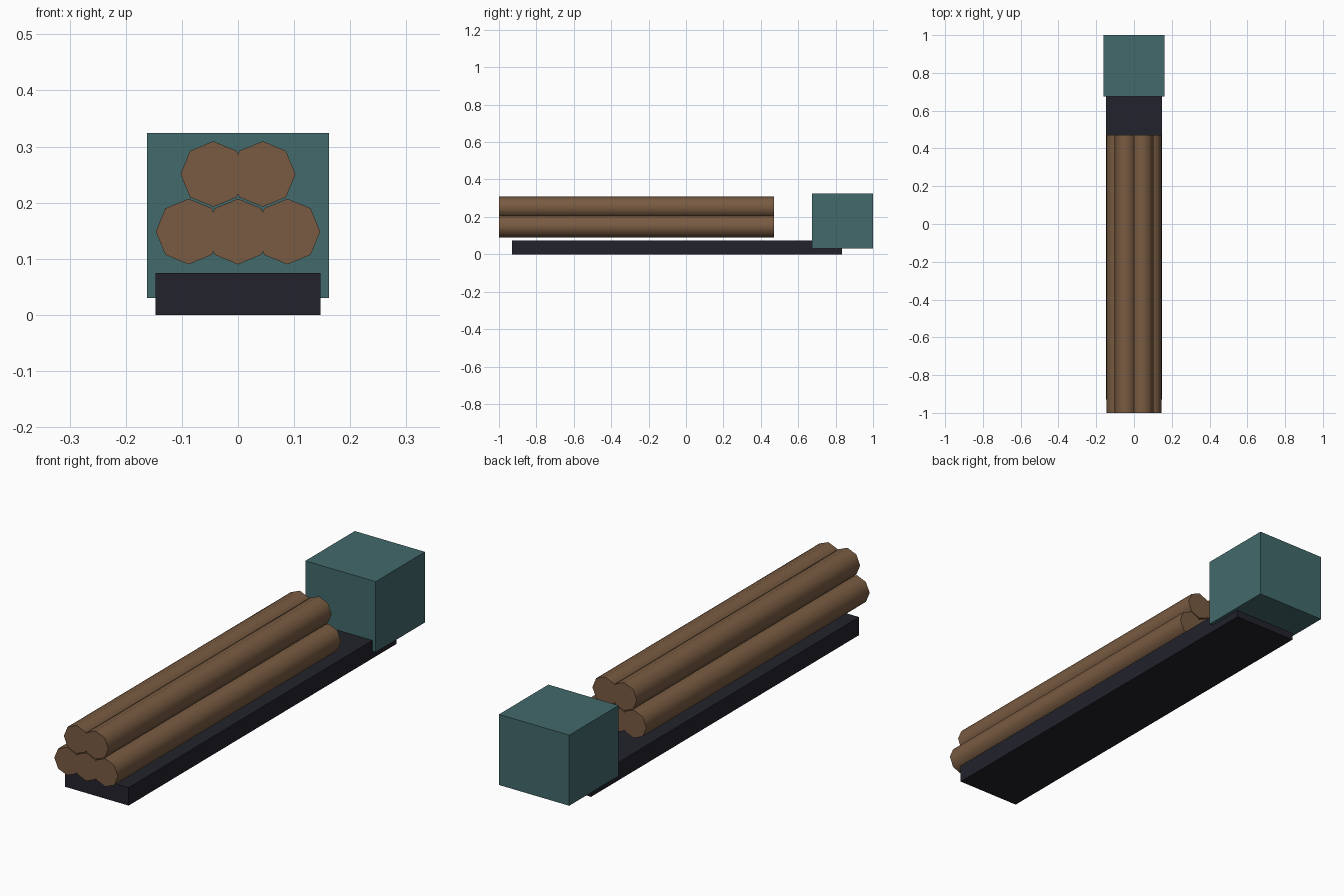
import bpy
from math import radians

default = bpy.data.objects.get("Cube")
if default:
    bpy.data.objects.remove(default, do_unlink=True)


def material(name, rgb):
    mat = bpy.data.materials.new(name)
    mat.use_nodes = True
    color = (*rgb, 1)
    mat.diffuse_color = color
    mat.node_tree.nodes["Principled BSDF"].inputs["Base Color"].default_value = color
    return mat


def finish(name, mat):
    obj = bpy.context.object
    obj.name = obj.data.name = name
    obj.data.materials.append(mat)
    return obj


def box(name, mat, low, high):
    center = [(a + b) / 2 for a, b in zip(low, high)]
    bpy.ops.mesh.primitive_cube_add(size=1, location=center)
    obj = finish(name, mat)
    obj.scale = [b - a for a, b in zip(low, high)]
    bpy.ops.object.transform_apply(location=False, rotation=False, scale=True)


def log(name, mat, x, z, radius=0.0585, front=-1.0, back=0.47):
    # Octagonal trunk lying along y, with a corner pointing up
    bpy.ops.mesh.primitive_cylinder_add(
        vertices=8, radius=radius, depth=back - front,
        location=(x, (front + back) / 2, z), rotation=(radians(90), 0, 0))
    finish(name, mat)
    bpy.ops.object.shade_smooth_by_angle(angle=radians(60))


teal = material("teal paint", (0.055, 0.142, 0.147))
wood = material("brown wood", (0.190, 0.105, 0.054))
dark = material("dark chassis", (0.016, 0.016, 0.025))

# Flat bed and cab
box("flat_bed", dark, (-0.147, -0.93, 0), (0.147, 0.835, 0.075))
box("cab", teal, (-0.162, 0.675, 0.03), (0.162, 1.0, 0.324))

# Stacked logs: three below, two nested above
spacing = 0.088
for row, (count, z) in enumerate([(3, 0.1485), (2, 0.251)]):
    for i in range(count):
        x = (i - (count - 1) / 2) * spacing
        log(f"log_row_{row + 1}_{i + 1}", wood, x, z)
